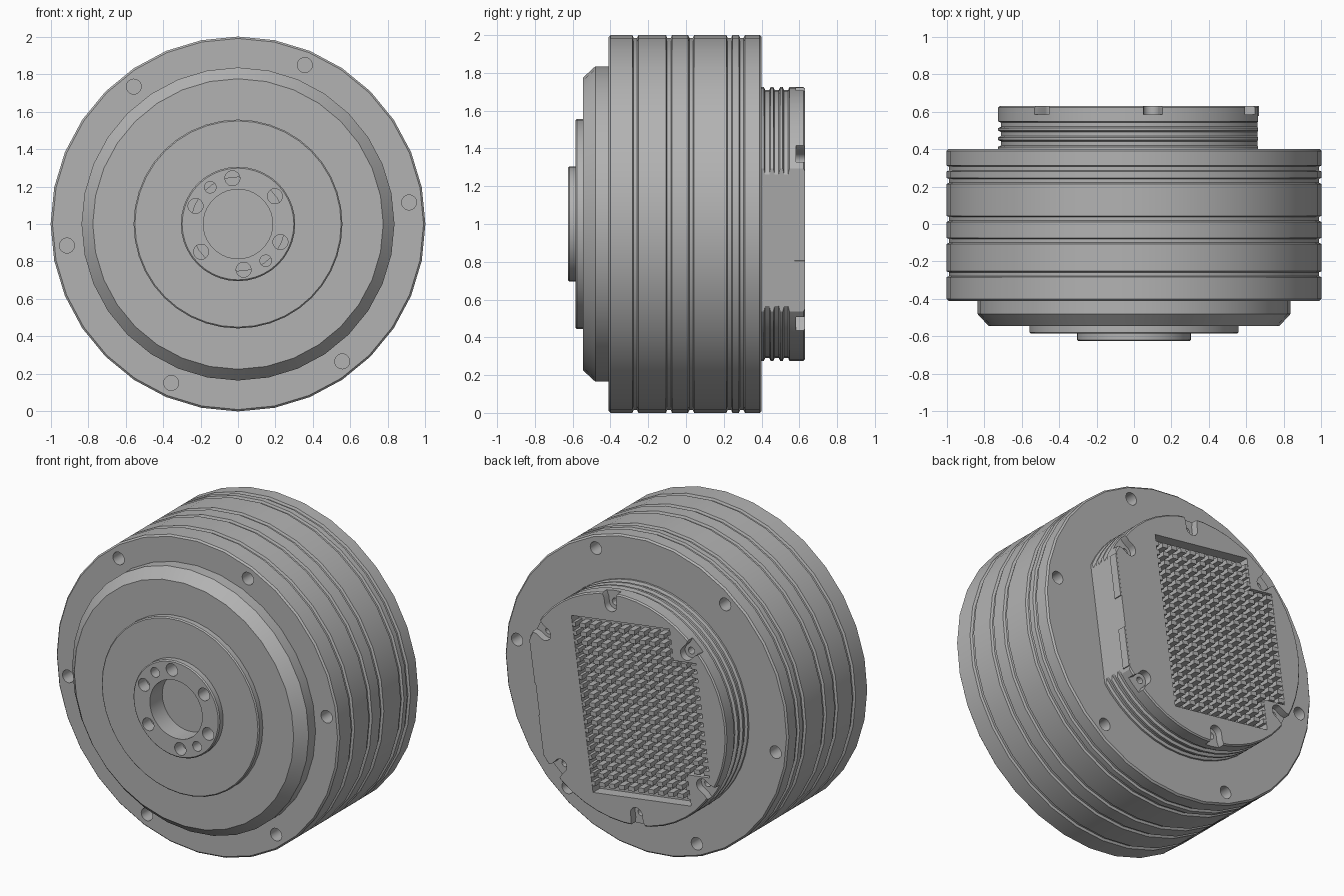
import bpy, bmesh
from math import sin, cos, pi, radians

cube = bpy.data.objects.get("Cube")
if cube:
    bpy.data.objects.remove(cube)

grey = bpy.data.materials.new("machined_grey")
grey.use_nodes = True
COLOUR = (0.45, 0.45, 0.45, 1)
grey.diffuse_color = COLOUR
grey.node_tree.nodes["Principled BSDF"].inputs["Base Color"].default_value = COLOUR

AXIS_Z = 1.0
TILT = radians(-8)      # the rear cap is turned slightly about the axis


def make_object(name, bm):
    bmesh.ops.recalc_face_normals(bm, faces=bm.faces)
    mesh = bpy.data.meshes.new(name)
    bm.to_mesh(mesh)
    bm.free()
    mesh.materials.append(grey)
    obj = bpy.data.objects.new(name, mesh)
    bpy.context.collection.objects.link(obj)
    return obj


def lathe(name, profile, sides):
    """Solid of revolution about the y axis from (y, radius) pairs."""
    bm = bmesh.new()
    rings = [[bm.verts.new((r * sin(2 * pi * i / sides), y, AXIS_Z + r * cos(2 * pi * i / sides)))
              for i in range(sides)] for y, r in profile]
    for a, b in zip(rings, rings[1:]):
        for i in range(sides):
            j = (i + 1) % sides
            bm.faces.new((a[i], a[j], b[j], b[i]))
    bm.faces.new(rings[0])
    bm.faces.new(rings[-1])
    return make_object(name, bm)


def prism(bm, outline, y0, y1, turn=0.0):
    """Extrude a (u, v) outline along y, turned about the main axis."""
    ends = [[bm.verts.new((u * cos(turn) - v * sin(turn), y, AXIS_Z + u * sin(turn) + v * cos(turn)))
             for u, v in outline] for y in (y0, y1)]
    bm.faces.new(ends[0])
    bm.faces.new(ends[1])
    for i in range(len(outline)):
        j = (i + 1) % len(outline)
        bm.faces.new((ends[0][i], ends[0][j], ends[1][j], ends[1][i]))


def rect(u0, u1, v0, v1):
    return [(u0, v0), (u1, v0), (u1, v1), (u0, v1)]


def circle(u, r, sides=20):
    return [(u + r * cos(2 * pi * i / sides), r * sin(2 * pi * i / sides)) for i in range(sides)]


def cut(obj, pieces):
    """Subtract prisms given as (outline, y0, y1, turn)."""
    bm = bmesh.new()
    for piece in pieces:
        prism(bm, *piece)
    cutter = make_object("cutter", bm)
    cutter.hide_render = True
    mod = obj.modifiers.new("cut", "BOOLEAN")
    mod.operation, mod.solver, mod.object = "DIFFERENCE", "EXACT", cutter
    bpy.context.view_layer.objects.active = obj
    bpy.ops.object.modifier_apply(modifier=mod.name)
    bpy.data.objects.remove(cutter)


def smooth(obj):
    bpy.ops.object.select_all(action="DESELECT")
    obj.select_set(True)
    bpy.context.view_layer.objects.active = obj
    bpy.ops.object.shade_smooth_by_angle(angle=radians(25))


def grooves(centres, radius, width, depth):
    points = []
    for y in centres:
        points += [(y - width, radius), (y - width * 0.6, radius - depth),
                   (y + width * 0.6, radius - depth), (y + width, radius)]
    return points


# Main housing with ring grooves and flange bolt holes
housing = lathe("housing", [(-0.41, 0.7), (-0.41, 0.99), (-0.40, 1.0)]
                + grooves((-0.268, -0.09, 0.027, 0.23, 0.296), 1.0, 0.016, 0.014)
                + [(0.39, 1.0), (0.40, 0.99)], 32)
bolt_turns = [radians(7.2 + 60 * k) for k in range(6)]
cut(housing, [(circle(0.92, 0.04), y0, y1, t) for t in bolt_turns
              for y0, y1 in ((-0.5, -0.25), (0.25, 0.5))])
smooth(housing)

# Stepped front: chamfered cover, disc and output hub
cover = lathe("front_cover", [(-0.38, 0.835), (-0.48, 0.835), (-0.545, 0.775)], 32)
cut(cover, [(circle(0, 0.25, 32), -0.6, -0.50, 0)])
smooth(cover)
disc = lathe("front_disc", [(-0.50, 0.557), (-0.578, 0.557), (-0.585, 0.55)], 40)
cut(disc, [(circle(0, 0.186, 32), -0.65, -0.45, 0)])
smooth(disc)
hub = lathe("output_hub", [(-0.49, 0.185), (-0.625, 0.185), (-0.625, 0.298),
                           (-0.618, 0.305), (-0.49, 0.305)], 40)
cut(hub, [(circle(0.246, 0.04), -0.7, -0.53, radians(37 + 60 * k)) for k in range(6)]
    + [(circle(0.246, 0.031), -0.7, -0.53, radians(a)) for a in (127, 307)])
cut(disc, [(circle(0, 0.30, 32), -0.65, -0.48, 0)])
smooth(hub)
smooth(disc)

# Rear cap with ribs, one flat side, edge slots and a pocket
cap = lathe("rear_cap", [(0.36, 0.725)] + grooves((0.43, 0.48, 0.53), 0.725, 0.018, 0.016)
            + [(0.622, 0.725), (0.63, 0.717)], 48)
cut(cap, [(rect(0.615, 0.9, -0.6, 0.6), 0.3, 0.7, TILT)])
slot = [(0.65 + 0.042 * cos(a), 0.042 * sin(a))
        for a in [pi / 2 + pi * i / 8 for i in range(9)]] + [(0.69, -0.042), (0.8, -0.075),
                                                            (0.8, 0.075), (0.69, 0.042)]
slot_turns = [TILT + radians(a) for a in (39, 90, 141, 219, 270, 321)]
cut(cap, [(slot, 0.583, 0.7, t) for t in slot_turns])
cut(cap, [(circle(0.655, 0.022, 12), 0.5, 0.6, t) for t in slot_turns])
POCKET_U, POCKET_V, BAY_U, BAY_V = (-0.405, 0.295), 0.55, -0.565, 0.355
pocket = [(POCKET_U[1], -POCKET_V), (POCKET_U[1], POCKET_V), (POCKET_U[0], POCKET_V),
          (POCKET_U[0], BAY_V), (BAY_U, BAY_V), (BAY_U, -BAY_V),
          (POCKET_U[0], -BAY_V), (POCKET_U[0], -POCKET_V)]
cut(cap, [(pocket, 0.56, 0.7, TILT)])
smooth(cap)

# Lip along the flat side of the cap
bm = bmesh.new()
prism(bm, rect(0.60, 0.622, -0.36, -0.11), 0.575, 0.629, TILT)
prism(bm, rect(0.60, 0.622, 0.09, 0.36), 0.575, 0.629, TILT)
make_object("flat_side_lip", bm)

# Cooling pins standing in the pocket
bm = bmesh.new()
PITCH_U, PITCH_V = 0.07, 0.055
for i in range(13):
    u = POCKET_U[1] - i * PITCH_U
    limit = POCKET_V if u > POCKET_U[0] - 0.02 else BAY_V
    for j in range(-9, 10):
        v = j * PITCH_V
        if abs(v) < limit - 0.01 and u > BAY_U - 0.02:
            prism(bm, rect(u - 0.021, u + 0.021, v - 0.014, v + 0.014), 0.55, 0.628, TILT)
make_object("cooling_pins", bm)
